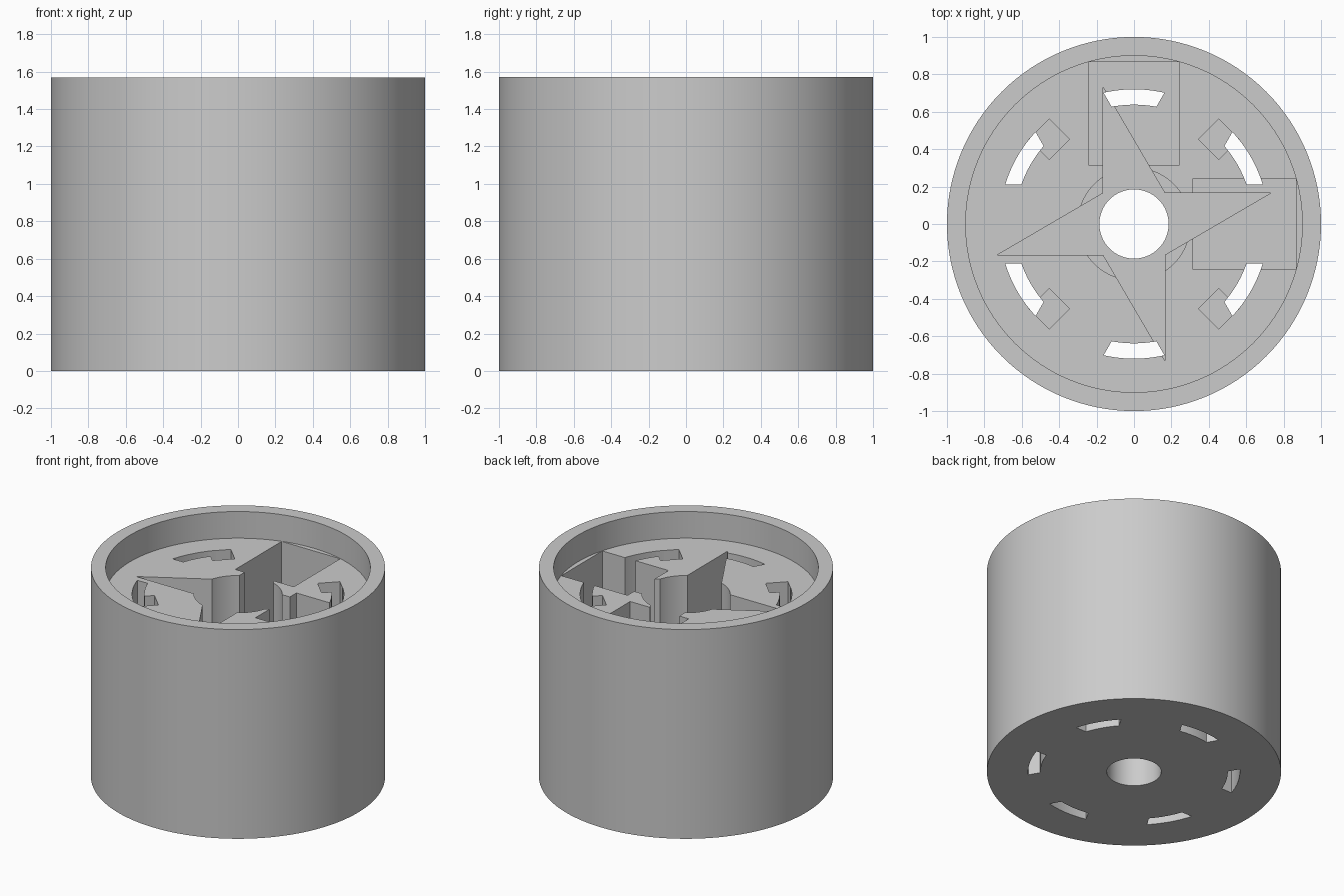
import bpy
import bmesh
from math import asin, cos, sin, pi, radians

cube = bpy.data.objects.get("Cube")
if cube:
    bpy.data.objects.remove(cube, do_unlink=True)

HEIGHT = 1.57
RECESS_FLOOR = 1.37
CUT_TOP = 1.45       # pocket cutters end inside the open recess
CROSS_FLOOR = 0.22
SHELF_FLOOR = 0.6
SEGMENTS = 128

grey = bpy.data.materials.new("plain grey")
grey.diffuse_color = (0.6, 0.6, 0.6, 1)
grey.use_nodes = True
grey.node_tree.nodes["Principled BSDF"].inputs["Base Color"].default_value = (0.6, 0.6, 0.6, 1)


def prism(name, outline, bottom, top):
    """Upright solid from a counter-clockwise outline."""
    bm = bmesh.new()
    low = [bm.verts.new((x, y, bottom)) for x, y in outline]
    high = [bm.verts.new((x, y, top)) for x, y in outline]
    bm.faces.new(low[::-1])
    bm.faces.new(high)
    for i in range(len(low)):
        j = (i + 1) % len(low)
        bm.faces.new((low[i], low[j], high[j], high[i]))
    mesh = bpy.data.meshes.new(name)
    bm.to_mesh(mesh)
    bm.free()
    mesh.materials.append(grey)
    obj = bpy.data.objects.new(name, mesh)
    bpy.context.collection.objects.link(obj)
    return obj


def circle(radius, segments=SEGMENTS):
    return [(radius * cos(2 * pi * i / segments), radius * sin(2 * pi * i / segments))
            for i in range(segments)]


def box(x0, x1, y0, y1):
    return [(x0, y0), (x1, y0), (x1, y1), (x0, y1)]


def turned(outline, degrees):
    c, s = cos(radians(degrees)), sin(radians(degrees))
    return [(x * c - y * s, x * s + y * c) for x, y in outline]


def arc_slot(inner, outer, spoke):
    """Ring piece left between two straight spokes, centred on +x."""
    def arc(r):
        half = pi / 6 - asin(spoke / r)
        angles = [half * (i / 6 - 1) for i in range(13)]
        return [(r * cos(a), r * sin(a)) for a in angles]
    return arc(outer) + arc(inner)[::-1]


body = prism("round_housing", circle(1), 0, HEIGHT)

# Open recess and central bore
cutters = [
    prism("recess_cutter", circle(0.9), RECESS_FLOOR, HEIGHT + 0.1),
    prism("hub_cutter", circle(0.3), CROSS_FLOOR + 0.05, CUT_TOP),
]

# Cross-shaped deep pocket
a, w = 0.73, 0.165
cross = []
for k in range(4):
    cross += turned([(w, -a), (w, -w)], 90 * k)
cutters.append(prism("cross_cutter", cross, CROSS_FLOOR, CUT_TOP))
cutters.append(prism("bore_cutter", circle(0.185, 96), -0.1, CUT_TOP))

# Wider stepped pockets on the left and back arms
for k in range(2):
    cutters.append(prism("wide_pocket_cutter", turned(box(0.315, 0.865, -0.243, 0.243), 90 * k),
                         SHELF_FLOOR, CUT_TOP))

# Six curved through slots
for k in range(6):
    cutters.append(prism("slot_cutter", turned(arc_slot(0.638, 0.72, 0.21), 30 + 60 * k),
                         -0.1, CUT_TOP))

# Four square sockets on the diagonals
for k in range(4):
    cutters.append(prism("socket_cutter", turned(box(0.5635, 0.7175, -0.077, 0.077), 45 + 90 * k),
                         SHELF_FLOOR, CUT_TOP))

bpy.context.view_layer.objects.active = body
for cutter in cutters:
    cutter.hide_render = True
    mod = body.modifiers.new("cut", 'BOOLEAN')
    mod.operation = 'DIFFERENCE'
    mod.solver = 'EXACT'
    mod.object = cutter
    bpy.ops.object.modifier_apply(modifier=mod.name)
    bpy.data.objects.remove(cutter, do_unlink=True)

# Smooth round walls, crisp corners
bpy.ops.object.select_all(action='DESELECT')
body.select_set(True)
bpy.ops.object.shade_smooth_by_angle(angle=radians(20))
